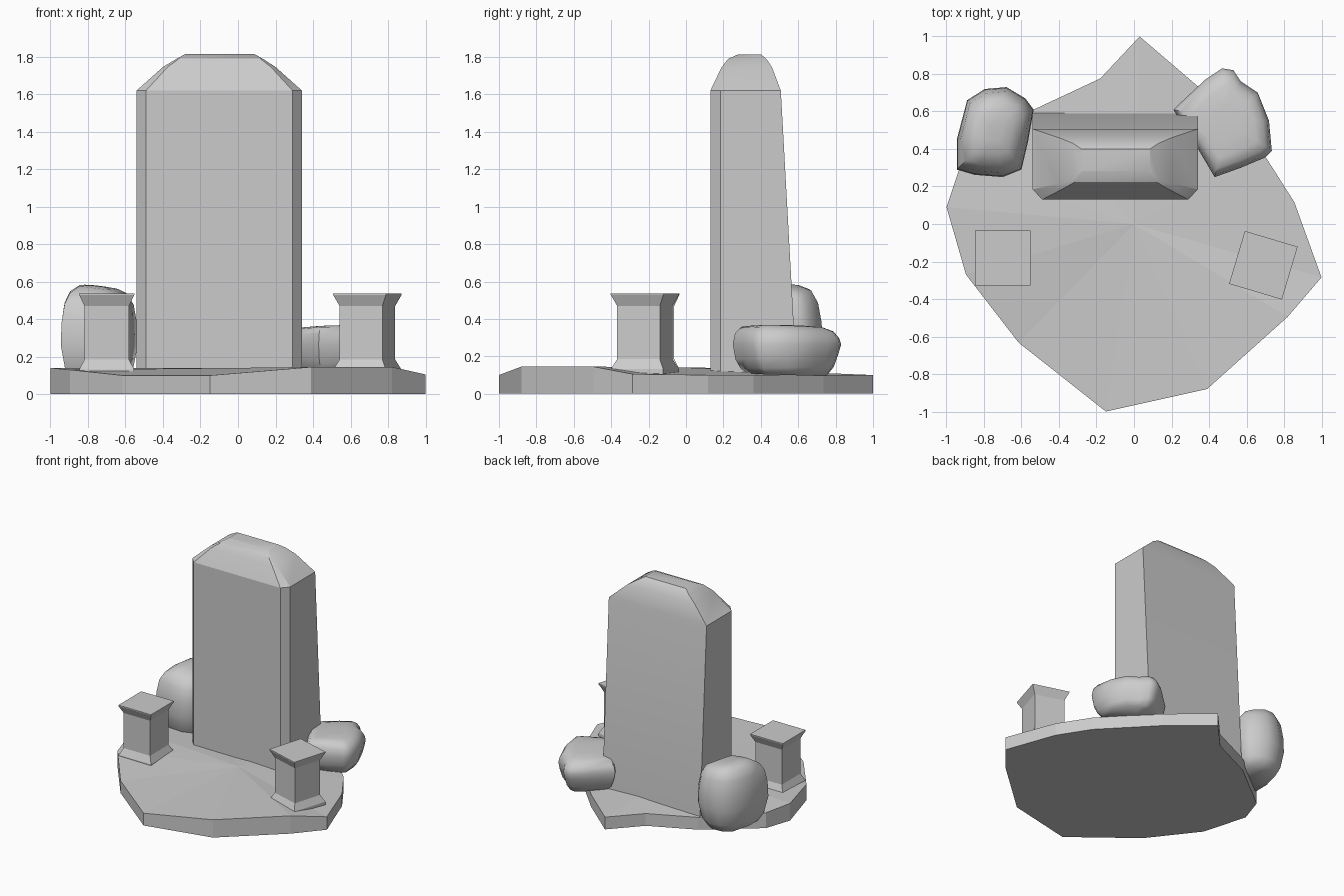
import bpy, math
from mathutils import Matrix

if "Cube" in bpy.data.objects:
    bpy.data.objects.remove(bpy.data.objects["Cube"])


def mesh_object(name, verts, faces, smooth=None):
    me = bpy.data.meshes.new(name)
    me.from_pydata(verts, [], faces)
    me.update()
    ob = bpy.data.objects.new(name, me)
    bpy.context.collection.objects.link(ob)
    if smooth:
        bpy.ops.object.select_all(action='DESELECT')
        ob.select_set(True)
        bpy.context.view_layer.objects.active = ob
        bpy.ops.object.shade_smooth_by_angle(angle=math.radians(smooth))
    return ob


def loft(name, rings, smooth=None):
    """Skin counter-clockwise rings from bottom to top and cap both ends."""
    n = len(rings[0])
    verts = [p for r in rings for p in r]
    faces = [tuple(reversed(range(n)))]
    for k in range(len(rings) - 1):
        a, b = k * n, (k + 1) * n
        faces += [(a + i, a + (i + 1) % n, b + (i + 1) % n, b + i) for i in range(n)]
    faces.append(tuple(range(len(verts) - n, len(verts))))
    return mesh_object(name, verts, faces, smooth)


# Irregular ground slab: x, y and height of each rim point
rim = [(0.03, 1.0, .10), (-0.18, .776, .10), (-0.535, .61, .10), (-0.93, .30, .125),
       (-1.0, .09, .14), (-0.896, -.27, .13), (-0.615, -.633, .10), (-0.15, -1.0, .10),
       (0.39, -.88, .145), (0.82, -.495, .145), (1.0, -.285, .105), (0.855, .117, .10),
       (0.70, .36, .10), (0.34, .735, .10)]
n = len(rim)
verts = [(x, y, 0) for x, y, z in rim] + rim + [(0, 0, .14)]
faces = [tuple(reversed(range(n)))]
for i in range(n):
    j = (i + 1) % n
    faces += [(i, j, n + j, n + i), (n + i, n + j, 2 * n)]
mesh_object("ground_slab", verts, faces)


# Standing stone: chamfered front corners, leaning back face, rounded hip top
def stone_ring(z, x0, x1, y0, y1, cx, cy):
    return [(x0 + cx, y0, z), (x1 - cx, y0, z), (x1, y0 + cy, z),
            (x1, y1, z), (x0, y1, z), (x0, y0 + cy, z)]


loft("standing_stone", [
    stone_ring(.08, -.54, .34, .13, .592, .05, .055),
    stone_ring(1.62, -.54, .34, .13, .507, .05, .055),
    stone_ring(1.745, -.40, .20, .19, .46, .025, .025),
    stone_ring(1.79, -.325, .13, .225, .43, .012, .012),
    stone_ring(1.815, -.28, .085, .28, .40, .005, .005)], 25)


# Two small square posts with flared foot and cap
def post(name, x, y, turn):
    m = Matrix.Translation((x, y, 0)) @ Matrix.Rotation(math.radians(turn), 4, 'Z')
    profile = [(.146, .10), (.146, .132), (.119, .185), (.119, .47), (.147, .53), (.147, .537)]
    corners = [(-1, -1), (1, -1), (1, 1), (-1, 1)]
    rings = [[(a * h, b * h, z) for a, b in corners] for h, z in profile]
    loft(name, rings).data.transform(m)


post("left_post", -.70, -.182, 0)
post("right_post", .69, -.22, -16.6)


# Boulders: plan outline scaled per layer (z, scale, tilt along x, tilt along y)
def boulder(name, outline, centre, layers):
    cx, cy = centre
    rings = [[(cx + (x - cx) * s, cy + (y - cy) * s,
               z + tx * (x - cx) * s + ty * (y - cy) * s) for x, y in outline]
             for z, s, tx, ty in layers]
    loft(name, rings, 60)


boulder("left_boulder",
        [(-.945, .29), (-.85, .262), (-.70, .25), (-.60, .29), (-.565, .44), (-.535, .61),
         (-.58, .67), (-.68, .73), (-.795, .72), (-.89, .66), (-.945, .45)],
        (-.745, .49),
        [(.07, .72, 0, 0), (.13, .88, 0, 0), (.26, 1, 0, 0), (.38, .98, 0, 0),
         (.48, .90, -.05, .04), (.54, .75, -.08, .08), (.57, .50, -.12, .06),
         (.577, .2, -.12, .03)])

boulder("right_boulder",
        [(.21, .61), (.33, .42), (.43, .25), (.57, .30), (.70, .355), (.735, .39),
         (.72, .55), (.66, .70), (.57, .76), (.53, .82), (.47, .83), (.38, .77)],
        (.50, .55),
        [(.10, .72, 0, -.03), (.14, .86, 0, .02), (.20, .95, 0, .06), (.265, 1, 0, 0),
         (.31, .96, 0, -.05), (.345, .85, 0, -.05), (.36, .65, .03, -.03),
         (.365, .3, .03, -.02)])
